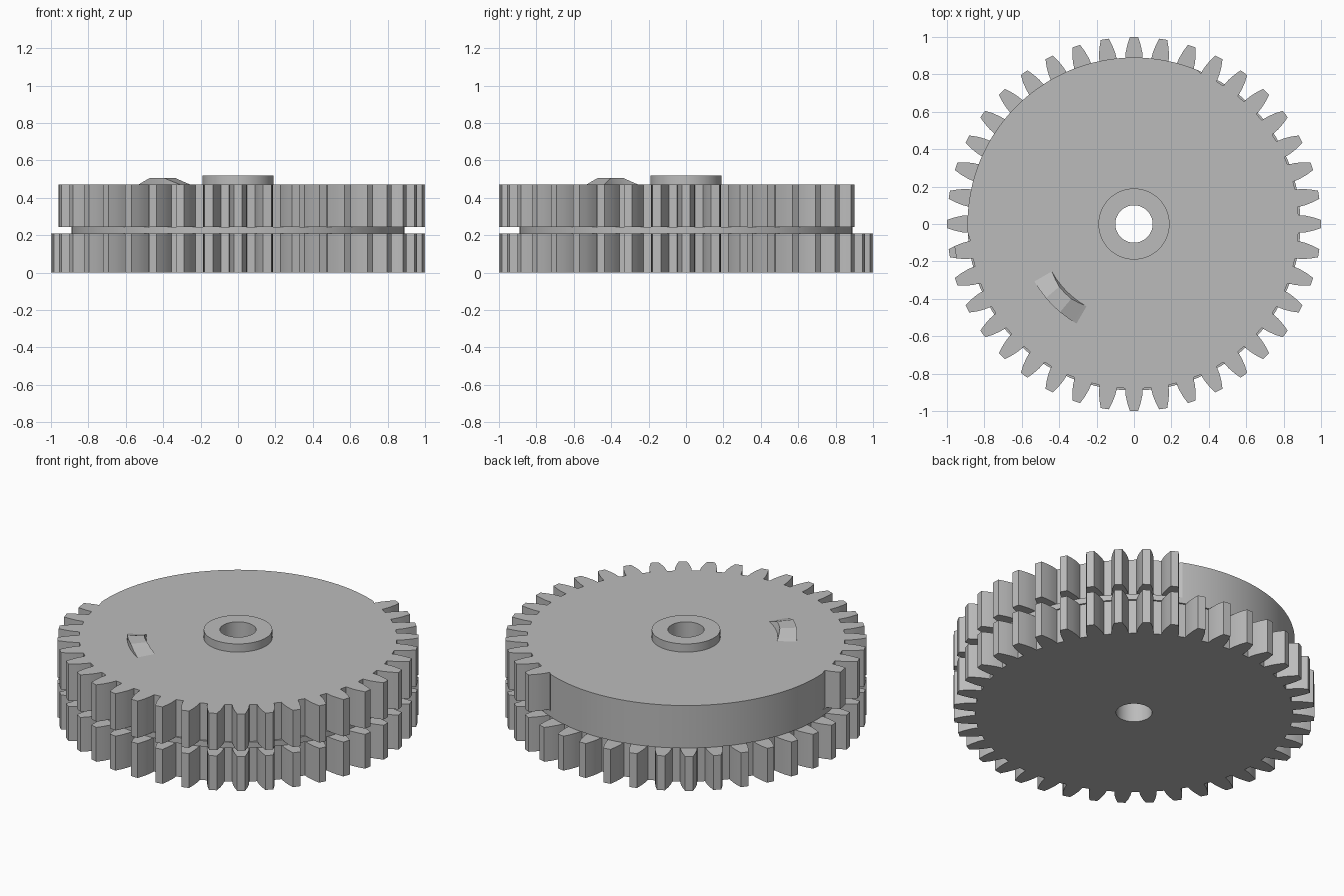
import bpy
import bmesh
from math import cos, sin, radians

if "Cube" in bpy.data.objects:
    bpy.data.objects.remove(bpy.data.objects["Cube"], do_unlink=True)

TEETH = 40
PITCH = 360 / TEETH
DISC_R, BORE_R = 0.89, 0.10

grey = bpy.data.materials.new("plain_grey")
grey.use_nodes = True
grey.diffuse_color = (0.5, 0.5, 0.5, 1)
grey.node_tree.nodes["Principled BSDF"].inputs["Base Color"].default_value = (0.5, 0.5, 0.5, 1)


def polar(r, deg):
    return r * cos(radians(deg)), r * sin(radians(deg))


def circle(r, n=96):
    return [polar(r, 360 * i / n) for i in range(n)]


def finish(obj):
    bpy.ops.object.select_all(action="DESELECT")
    obj.select_set(True)
    bpy.context.view_layer.objects.active = obj
    if obj.type == "CURVE":
        bpy.ops.object.convert(target="MESH")
        obj = bpy.context.object
        bm = bmesh.new()
        bm.from_mesh(obj.data)
        bmesh.ops.remove_doubles(bm, verts=bm.verts, dist=0.0001)
        bmesh.ops.recalc_face_normals(bm, faces=bm.faces)
        bm.to_mesh(obj.data)
        bm.free()
    obj.data.materials.clear()
    obj.data.materials.append(grey)
    bpy.ops.object.shade_smooth_by_angle(angle=radians(20))


def plate(name, outline, z0, z1):
    """Extruded outline with the axle bore through it."""
    curve = bpy.data.curves.new(name, "CURVE")
    curve.dimensions = "2D"
    curve.fill_mode = "BOTH"
    curve.extrude = (z1 - z0) / 2
    for loop in (outline, circle(BORE_R, 48)):
        spline = curve.splines.new("POLY")
        spline.points.add(len(loop) - 1)
        for p, (x, y) in zip(spline.points, loop):
            p.co = (x, y, 0, 1)
        spline.use_cyclic_u = True
    obj = bpy.data.objects.new(name, curve)
    obj.location.z = (z0 + z1) / 2
    bpy.context.collection.objects.link(obj)
    finish(obj)


def gear_outline(missing=(), clipped=()):
    """Tooth flanks narrow in a curve; missing teeth become a plain arc."""
    flank = [(0.88, 3.1), (0.92, 2.75), (0.96, 2.1), (1.0, 1.25)]
    short = flank[:-1] + [(0.967, 1.95)]
    pts = []
    for i in range(TEETH):
        a = i * PITCH
        if i in missing:
            pts += [polar(DISC_R, a + PITCH * (k / 6 - 0.5)) for k in range(6)]
            continue
        side = short if i in clipped else flank
        pts += [polar(r, a - w) for r, w in side]
        pts += [polar(r, a + w) for r, w in reversed(side)]
    return pts


# Stacked gear body
plate("lower_gear", gear_outline(), 0, 0.21)
plate("middle_spacer", circle(DISC_R, 160), 0.21, 0.245)
plate("upper_gear", gear_outline(range(8, 21), (21,)), 0.245, 0.47)
plate("hub", circle(0.19, 64), 0.47, 0.52)

# Raised catch: curved block with a ramp at each end
bm = bmesh.new()
sections = []
for deg in (210, 215, 220, 222.5, 225, 227.5, 230, 235, 240):
    t = min(1, (15 - abs(deg - 225)) / 10)
    top = 0.47 + 0.036 * t
    corners = [(0.507, 0.465), (0.615, 0.465), (0.615, top), (0.507 + 0.015 * t, top)]
    sections.append([bm.verts.new((*polar(r, deg), z)) for r, z in corners])
for a, b in zip(sections, sections[1:]):
    for k in range(4):
        bm.faces.new((a[k], a[(k + 1) % 4], b[(k + 1) % 4], b[k]))
bm.faces.new(sections[0])
bm.faces.new(sections[-1])
bmesh.ops.recalc_face_normals(bm, faces=bm.faces)
mesh = bpy.data.meshes.new("catch")
bm.to_mesh(mesh)
bm.free()
catch = bpy.data.objects.new("catch", mesh)
bpy.context.collection.objects.link(catch)
finish(catch)
